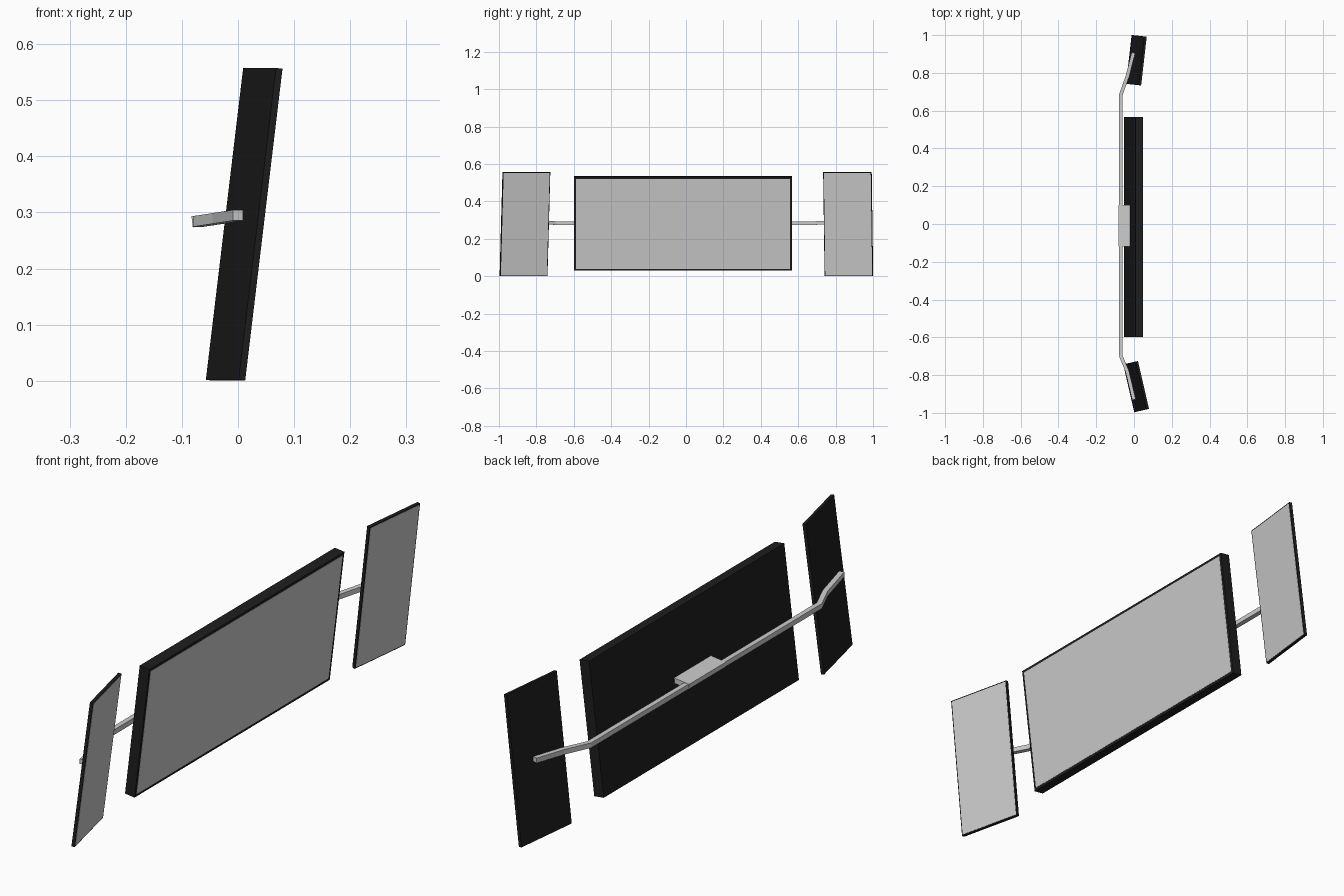
import bpy, bmesh
from math import radians
from mathutils import Matrix, Vector

if "Cube" in bpy.data.objects:
    bpy.data.objects.remove(bpy.data.objects["Cube"])

TILT = radians(7)
black = bpy.data.materials.new("black_casing")
black.diffuse_color = (0.013, 0.013, 0.013, 1)
black.use_nodes = True
black.node_tree.nodes["Principled BSDF"].inputs["Base Color"].default_value = black.diffuse_color


def add_object(name, bm, mat=None):
    bmesh.ops.recalc_face_normals(bm, faces=bm.faces)
    mesh = bpy.data.meshes.new(name)
    bm.to_mesh(mesh)
    bm.free()
    obj = bpy.data.objects.new(name, mesh)
    bpy.context.collection.objects.link(obj)
    if mat:
        mesh.materials.append(mat)
    return obj


def box(name, size, frame, offset=(0, 0, 0), mat=None):
    bm = bmesh.new()
    local = Matrix.Translation(offset) @ Matrix.Diagonal((*size, 1))
    bmesh.ops.create_cube(bm, size=1, matrix=local)
    obj = add_object(name, bm, mat)
    obj.matrix_world = frame
    return obj


def panel(name, center, yaw, size, border):
    # Dark casing with a grey screen set on its +x face
    t, w, h = size
    frame = (Matrix.Translation(center) @ Matrix.Rotation(radians(yaw), 4, 'Z')
             @ Matrix.Rotation(TILT, 4, 'Y'))
    box(name + "_casing", size, frame, mat=black)
    box(name + "_screen", (0.004, w - 2 * border, h - 2 * border), frame,
        (t / 2 - 0.0012, 0, 0))


def square_bar(name, path, half):
    # Square section swept along the path with mitred joints
    bm = bmesh.new()
    pts = [Vector(p) for p in path]
    rings = []
    for i, p in enumerate(pts):
        dirs = []
        for a, b in ((i - 1, i), (i, i + 1)):
            if a >= 0 and b < len(pts):
                d = pts[b] - pts[a]
                dirs.append(Vector((d.x, d.y, 0)).normalized())
        d = sum(dirs, Vector()).normalized()
        side = Vector((-d.y, d.x, 0)) * half / d.dot(dirs[0])
        up = Vector((0, 0, half))
        rings.append([bm.verts.new(p + side * s + up * u)
                      for s, u in ((-1, -1), (1, -1), (1, 1), (-1, 1))])
    for r, q in zip(rings, rings[1:]):
        for k in range(4):
            n = (k + 1) % 4
            bm.faces.new((r[k], r[n], q[n], q[k]))
    bm.faces.new(rings[0])
    bm.faces.new(rings[-1])
    return add_object(name, bm)


# Large centre display and two toed-in side displays
panel("centre_display", (-0.0025, -0.016, 0.2825), 0, (0.04, 1.166, 0.504), 0.01)
panel("left_display", (0.0125, 0.867, 0.279), -6.5, (0.012, 0.26, 0.56), 0.004)
panel("right_display", (0.011, -0.861, 0.279), 13, (0.012, 0.26, 0.56), 0.004)

# Bent support arm behind the displays
square_bar("support_arm", [
    (0.0, -0.93, 0.295), (-0.036, -0.78, 0.2895), (-0.071, -0.695, 0.284),
    (-0.071, 0.68, 0.284), (-0.034, 0.785, 0.2895), (-0.003, 0.907, 0.295)], 0.0095)

# Mounting plate joining the arm to the centre display
box("mount_plate", (0.066, 0.22, 0.02),
    Matrix.Translation((-0.049, -0.01, 0.2875)) @ Matrix.Rotation(-TILT, 4, 'Y'))
